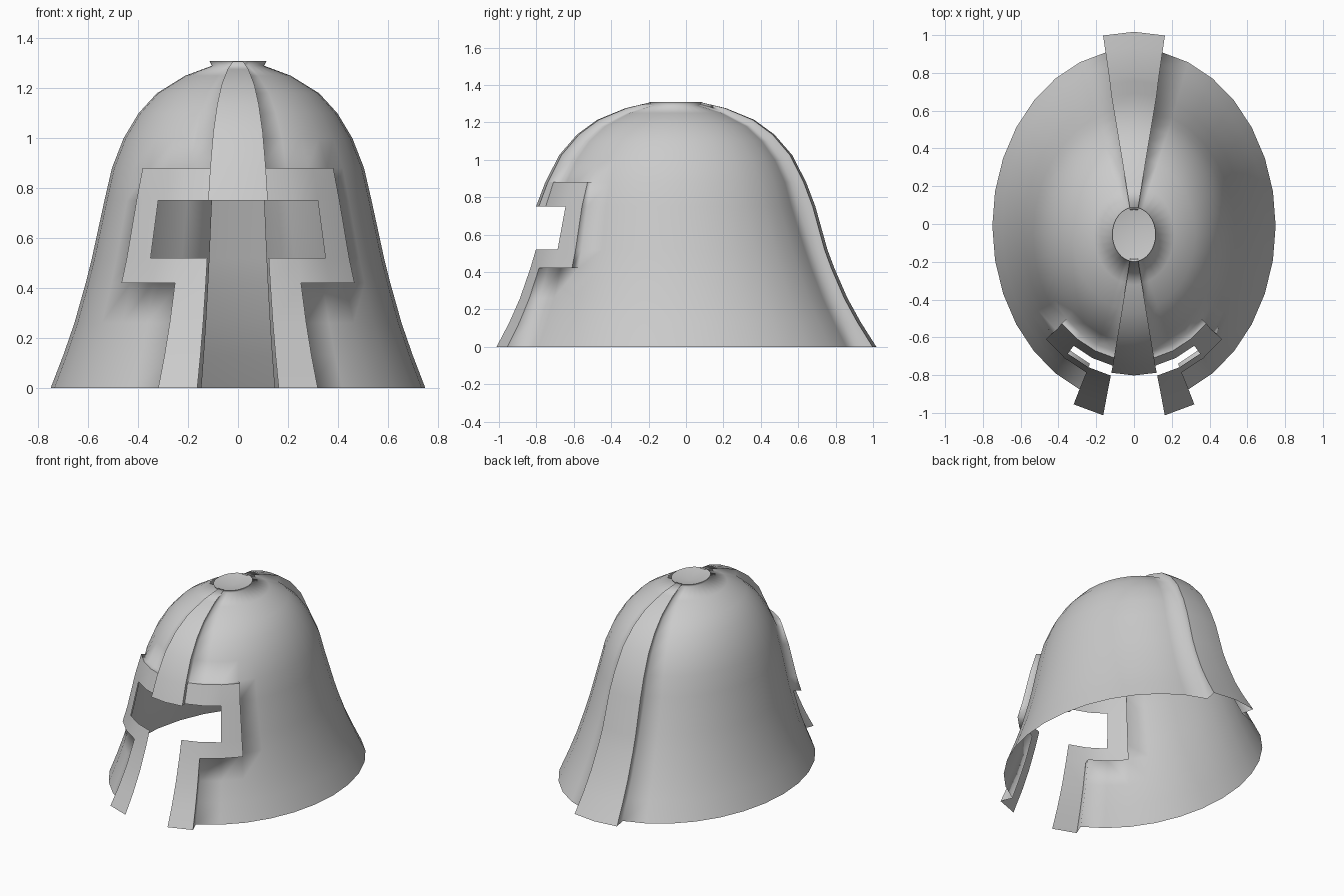
import bpy, bmesh
from math import sin, cos, pi
from mathutils import Vector

if "Cube" in bpy.data.objects:
    bpy.data.objects.remove(bpy.data.objects["Cube"])

SEG = 32
# Profile rows: height, half width, ridge height, rim height
ROWS = [(0, .75, .09, .085), (.13, .70, .078, .07), (.26, .655, .07, .06),
        (.42, .61, .066, .05), (.52, .585, .066, .045), (.75, .535, .078, .04),
        (.88, .505, .066, .035), (1.0, .458, .056, .03), (1.1, .398, .046, 0),
        (1.18, .325, .036, 0), (1.25, .212, .026, 0), (1.29, .105, .018, 0),
        (1.31, .115, 0, 0)]
SHELL, RIDGE, RIM, HOLE = 0, 1, 2, 3


def position(i, j, kind):
    z, rx, ridge, rim = ROWS[j]
    off = (0, ridge, rim)[kind]
    a = 2 * pi * i / SEG
    cy = -.01 - .045 * min(z / .75, 1)
    t = max(0, min(1, (z - .88) / .40)) * pi / 2
    d = off * cos(t)
    return ((rx + d) * sin(a), cy - (rx * 1.25 + d) * cos(a), z + off * sin(t))


def cell_kind(i, j):
    """Which part of the helmet a grid cell belongs to."""
    i %= SEG
    side = min(i, SEG - 1 - i)          # column counted from the front centre
    z = (ROWS[j][0] + ROWS[j + 1][0]) / 2
    if side == SEG // 2 - 1:
        return RIDGE
    if side == 0:
        return HOLE if z < .75 else RIDGE
    if z < .42:
        return RIM if side == 1 else SHELL
    if z < .88 and side <= 3:
        if .52 < z < .75:
            return RIM if side == 3 else HOLE
        return RIM
    return SHELL


bm = bmesh.new()
cache = {}


def vert(i, j, kind):
    key = (i % SEG, j, kind)
    if key not in cache:
        cache[key] = bm.verts.new(position(i % SEG, j, kind))
    return cache[key]


def wall(p, q, k1, k2):
    """Step between two neighbouring parts; its raised edge is sharp."""
    if k1 == k2 or HOLE in (k1, k2):
        return
    bm.faces.new((vert(*p, k1), vert(*q, k1), vert(*q, k2), vert(*p, k2)))
    for k in (k1, k2):
        if k != SHELL:
            e = bm.edges.get((vert(*p, k), vert(*q, k)))
            if e:
                e.smooth = False


# Shell, crest ridge and face rim
N = len(ROWS) - 1
for j in range(N):
    for i in range(SEG):
        k = cell_kind(i, j)
        if k != HOLE:
            bm.faces.new([vert(i, j, k), vert(i + 1, j, k),
                          vert(i + 1, j + 1, k), vert(i, j + 1, k)])
for j in range(N):
    for i in range(SEG):
        k = cell_kind(i, j)
        wall((i, j), (i, j + 1), cell_kind(i - 1, j), k)
        if j:
            wall((i, j), (i + 1, j), cell_kind(i, j - 1), k)

# Shallow dished cap at the crown
centre = bm.verts.new((0, -.045, 1.285))
for i in range(SEG):
    bm.faces.new((vert(i, N, SHELL), vert(i + 1, N, SHELL), centre))
    
bmesh.ops.remove_doubles(bm, verts=bm.verts, dist=.0005)
bmesh.ops.recalc_face_normals(bm, faces=bm.faces)
if sum(f.normal.dot(f.calc_center_median() - Vector((0, 0, .4))) for f in bm.faces) < 0:
    bmesh.ops.reverse_faces(bm, faces=bm.faces)
for f in bm.faces:
    f.smooth = True
for e in bm.edges:
    if all(abs(v.co.z - 1.31) < .001 for v in e.verts):
        e.smooth = False

mesh = bpy.data.meshes.new("helmet")
bm.to_mesh(mesh)
bm.free()
bpy.context.collection.objects.link(bpy.data.objects.new("helmet", mesh))
